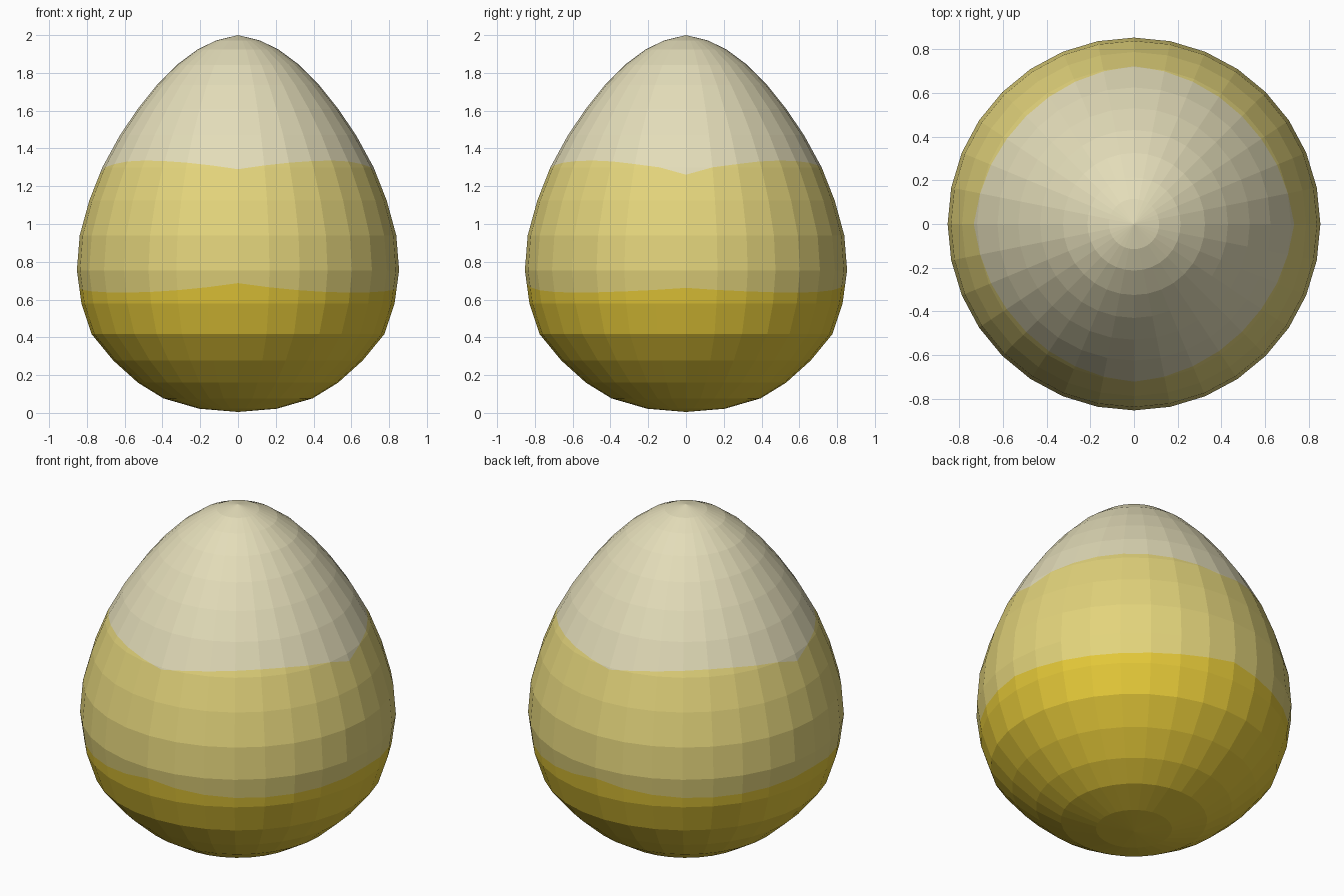
import bpy, bmesh, math
from mathutils import Vector

if "Cube" in bpy.data.objects:
    bpy.data.objects.remove(bpy.data.objects["Cube"])

SEG = 32
# half profile of the egg, (radius, height), bottom to top
PROFILE = [(0, .005), (.205, .022), (.395, .077), (.53, .16), (.66, .277),
           (.775, .417), (.829, .58), (.853, .755), (.838, .94), (.787, 1.125),
           (.718, 1.30), (.625, 1.47), (.53, 1.61), (.43, 1.735), (.325, 1.842),
           (.213, 1.925), (.115, 1.972), (0, 2.0)]


def radius_at(z):
    for (r0, z0), (r1, z1) in zip(PROFILE, PROFILE[1:]):
        if z0 <= z <= z1:
            return r0 + (r1 - r0) * (z - z0) / (z1 - z0)
    return 0


def edge_height(i, base, front, side):
    """Height of a colour border: peaks at front, back and both sides."""
    step = i % (SEG // 4)
    step = min(step, SEG // 4 - step)
    near = round(i / (SEG / 4) + 1e-6) % 2
    return base + (side if near == 0 else front) * (1 - step / 4) ** 2


UPPER = [edge_height(i, 1.336, -.046, -.075) for i in range(SEG + 1)]
LOWER = [edge_height(i, .637, .05, .025) for i in range(SEG + 1)]


def point(i, r, z):
    a = 2 * math.pi * i / SEG
    return Vector((r * math.cos(a), r * math.sin(a), z))


# Spun egg body
bm = bmesh.new()
col = bm.faces.layers.int.new("column")
rings = []
for r, z in PROFILE:
    n = SEG if r > 0 else 1
    rings.append([bm.verts.new(point(i, r, z)) for i in range(n)])
for lo, hi in zip(rings, rings[1:]):
    for i in range(SEG):
        j = (i + 1) % SEG
        vs = [lo[i % len(lo)], lo[j % len(lo)], hi[j % len(hi)], hi[i % len(hi)]]
        f = bm.faces.new(list(dict.fromkeys(vs)))
        f[col] = i

# Cut the two wavy colour borders, column by column
for border in (LOWER, UPPER):
    for i in range(SEG):
        z0, z1 = border[i], border[i + 1]
        p0 = point(i, radius_at(z0), z0)
        p1 = point(i + 1, radius_at(z1), z1)
        normal = (p1 - p0).cross(point(i + .5, 1, 0))
        faces = [f for f in bm.faces if f[col] == i]
        edges = {e for f in faces for e in f.edges}
        verts = {v for f in faces for v in f.verts}
        bmesh.ops.bisect_plane(bm, geom=faces + list(edges) + list(verts),
                               dist=.001, plane_co=p0, plane_no=normal)

# Colour bands by height
for f in bm.faces:
    i = f[col]
    c = f.calc_center_median()
    t = (math.atan2(c.y, c.x) / (2 * math.pi) * SEG) % SEG - i
    t = max(0, min(1, t))
    low = LOWER[i] * (1 - t) + LOWER[i + 1] * t
    high = UPPER[i] * (1 - t) + UPPER[i + 1] * t
    f.material_index = 0 if c.z < low else 1 if c.z < high else 2
    f.smooth = False
bm.faces.layers.int.remove(col)
bmesh.ops.recalc_face_normals(bm, faces=bm.faces[:])

mesh = bpy.data.meshes.new("candy_body")
bm.to_mesh(mesh)
bm.free()
for name, colour in (("deep yellow", (.77, .575, .04, 1)),
                     ("pale yellow", (.77, .66, .20, 1)),
                     ("cream", (.77, .72, .485, 1))):
    m = bpy.data.materials.new(name)
    m.diffuse_color = colour
    m.use_nodes = True
    m.node_tree.nodes["Principled BSDF"].inputs["Base Color"].default_value = m.diffuse_color
    mesh.materials.append(m)
body = bpy.data.objects.new("candy_body", mesh)
bpy.context.collection.objects.link(body)
